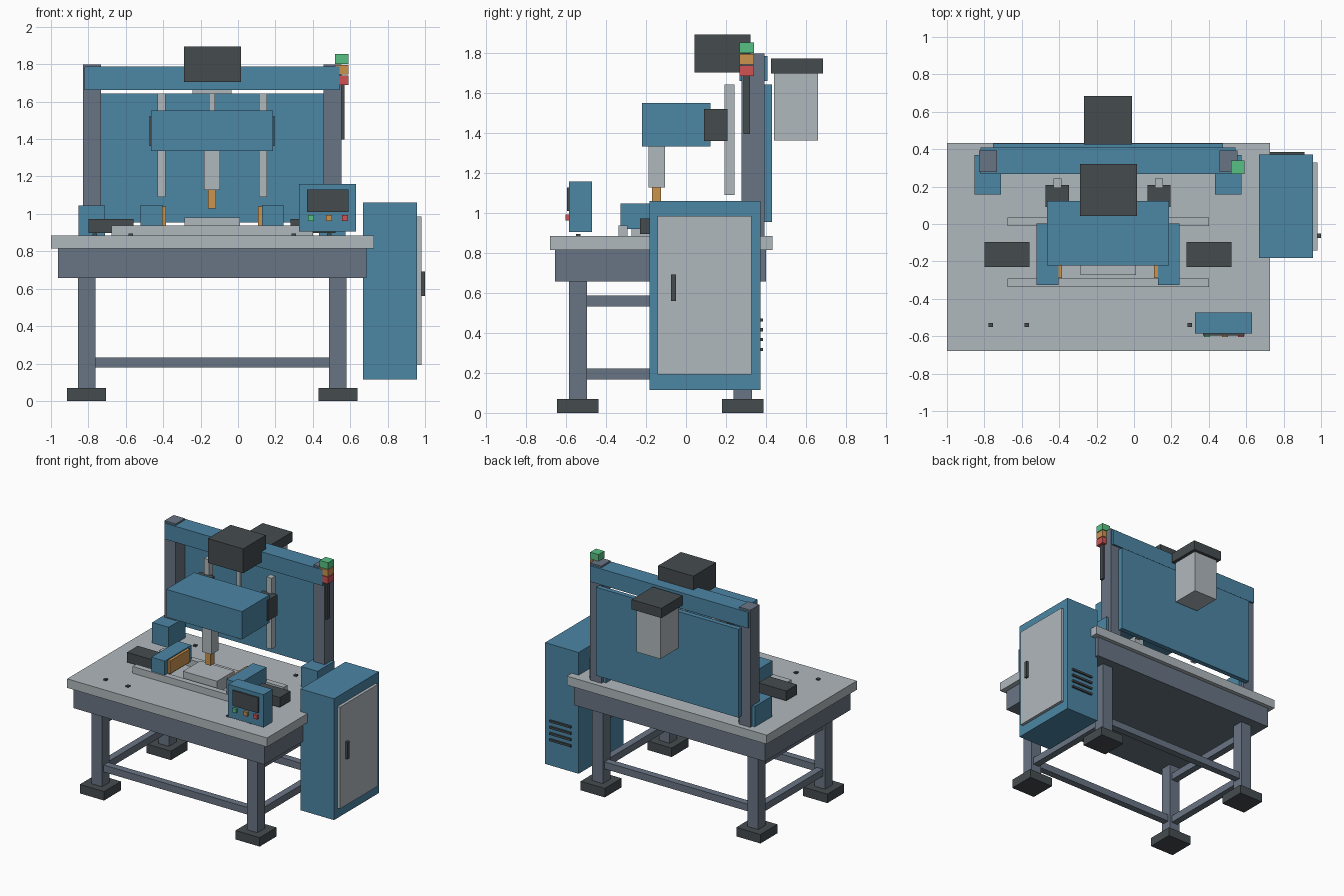
import bpy, bmesh


def material(name, rgb):
    lin = [((c / 255 + 0.055) / 1.055) ** 2.4 for c in rgb]
    m = bpy.data.materials.new(name)
    m.diffuse_color = (*lin, 1)
    return m


BLUE = material("machine blue", (76, 134, 165))
LIGHT = material("light grey", (176, 184, 189))
SLATE = material("slate grey", (105, 117, 132))
DARK = material("charcoal", (69, 76, 79))
ORANGE = material("orange", (203, 147, 79))
GREEN = material("green", (86, 192, 131))
RED = material("red", (208, 82, 84))


def box(name, mat, x, y, z):
    """Box from (min, max) ranges on each axis."""
    bm = bmesh.new()
    bmesh.ops.create_cube(bm, size=1)
    for v in bm.verts:
        for i, r in enumerate((x, y, z)):
            v.co[i] = r[0] if v.co[i] < 0 else r[1]
    me = bpy.data.meshes.new(name)
    bm.to_mesh(me)
    bm.free()
    me.materials.append(mat)
    ob = bpy.data.objects.new(name, me)
    bpy.context.collection.objects.link(ob)
    return ob


def pair(name, mat, x, y, z, centre=-0.138):
    """Box plus its mirrored twin about the machine centre line."""
    box("left_" + name, mat, x, y, z)
    box("right_" + name, mat, (2 * centre - x[1], 2 * centre - x[0]), y, z)


# Table and apron
box("table_top", LIGHT, (-1, 0.727), (-0.68, 0.432), (0.815, 0.885))
box("apron", SLATE, (-0.962, 0.687), (-0.655, 0.4), (0.657, 0.815))

# Legs, feet and braces
for row, y in (("front", -0.541), ("rear", 0.284)):
    pair(row + "_leg", SLATE, (-0.855, -0.763), (y - 0.046, y + 0.046), (0.07, 0.657))
    pair(row + "_foot", DARK, (-0.915, -0.706), (y - 0.104, y + 0.104), (0, 0.07))
    box(row + "_brace", SLATE, (-0.77, 0.494), (y - 0.027, y + 0.027), (0.178, 0.233))
for level, z in (("lower", 0.167), ("upper", 0.532)):
    pair(level + "_side_brace", SLATE, (-0.836, -0.782), (-0.5, 0.24), (z, z + 0.055))

# Electrical cabinet with door, handle and rear vents
box("cabinet", BLUE, (0.667, 0.957), (-0.182, 0.372), (0.115, 1.062))
box("cabinet_door", LIGHT, (0.957, 0.98), (-0.142, 0.328), (0.193, 0.987))
box("door_handle", DARK, (0.98, 1.0), (-0.075, -0.05), (0.56, 0.692))
for i in range(4):
    z = 0.31 + i * 0.049
    box("vent_%d" % i, DARK, (0.727, 0.912), (0.372, 0.385), (z, z + 0.016))

# Gantry: columns, bases, beam and back panel
pair("column", SLATE, (-0.83, -0.733), (0.278, 0.392), (0.885, 1.8))
pair("column_base", BLUE, (-0.852, -0.71), (0.158, 0.368), (0.885, 1.045))
box("top_beam", BLUE, (-0.82, 0.543), (0.267, 0.408), (1.662, 1.787))
box("back_panel", BLUE, (-0.755, 0.477), (0.392, 0.43), (0.955, 1.645))

# Drive motor on top and filter box behind
box("top_motor", DARK, (-0.29, 0.015), (0.042, 0.322), (1.705, 1.895))
box("rear_canister", LIGHT, (-0.242, -0.035), (0.44, 0.662), (1.365, 1.7))
box("rear_canister_cap", DARK, (-0.267, -0.01), (0.425, 0.685), (1.7, 1.776))

# Vertical guides, carriages, head and spindle
pair("guide_rail", LIGHT, (-0.43, -0.387), (0.193, 0.242), (1.09, 1.645))
box("lead_screw", LIGHT, (-0.154, -0.124), (0.2, 0.228), (1.09, 1.645))
pair("carriage", DARK, (-0.472, -0.347), (0.09, 0.208), (1.362, 1.523))
box("press_head", BLUE, (-0.465, 0.188), (-0.221, 0.122), (1.335, 1.552))
box("spindle", LIGHT, (-0.181, -0.097), (-0.188, -0.105), (1.128, 1.335))
box("spindle_tip", ORANGE, (-0.16, -0.117), (-0.17, -0.125), (1.028, 1.128))

# Slide rails, work plate, clamps and clamp drives
for row, y in (("front", -0.337), ("rear", -0.01)):
    box(row + "_slide", LIGHT, (-0.675, 0.402), (y, y + 0.045), (0.885, 0.938))
box("work_plate", LIGHT, (-0.285, 0.01), (-0.272, -0.058), (0.885, 0.98))
pair("clamp", BLUE, (-0.52, -0.404), (-0.327, 0.002), (0.92, 1.048))
pair("clamp_pad", ORANGE, (-0.404, -0.384), (-0.288, -0.042), (0.938, 1.04))
pair("clamp_drive", DARK, (-0.798, -0.558), (-0.23, -0.097), (0.897, 0.974))

# Bolts in the table
for row, y in (("front", -0.54), ("rear", 0.29)):
    for x in (-0.765, -0.573):
        pair("%s_bolt_%d" % (row, -x * 100), DARK, (x - 0.012, x + 0.012),
             (y - 0.012, y + 0.012), (0.885, 0.895))

# Control panel with screen and buttons
box("control_panel", BLUE, (0.325, 0.63), (-0.585, -0.472), (0.905, 1.16))
box("control_screen", DARK, (0.368, 0.59), (-0.596, -0.585), (1.01, 1.13))
for name, mat, x in (("green", GREEN, 0.39), ("orange", ORANGE, 0.486), ("red", RED, 0.572)):
    box(name + "_button", mat, (x - 0.016, x + 0.016), (-0.604, -0.585), (0.963, 0.994))

# Signal tower
box("signal_pole", DARK, (0.543, 0.57), (0.287, 0.32), (1.397, 1.69))
for i, (name, mat) in enumerate((("red", RED), ("orange", ORANGE), ("green", GREEN))):
    z = 1.688 + i * 0.057
    box(name + "_signal", mat, (0.518, 0.59), (0.268, 0.34), (z, z + 0.052))
